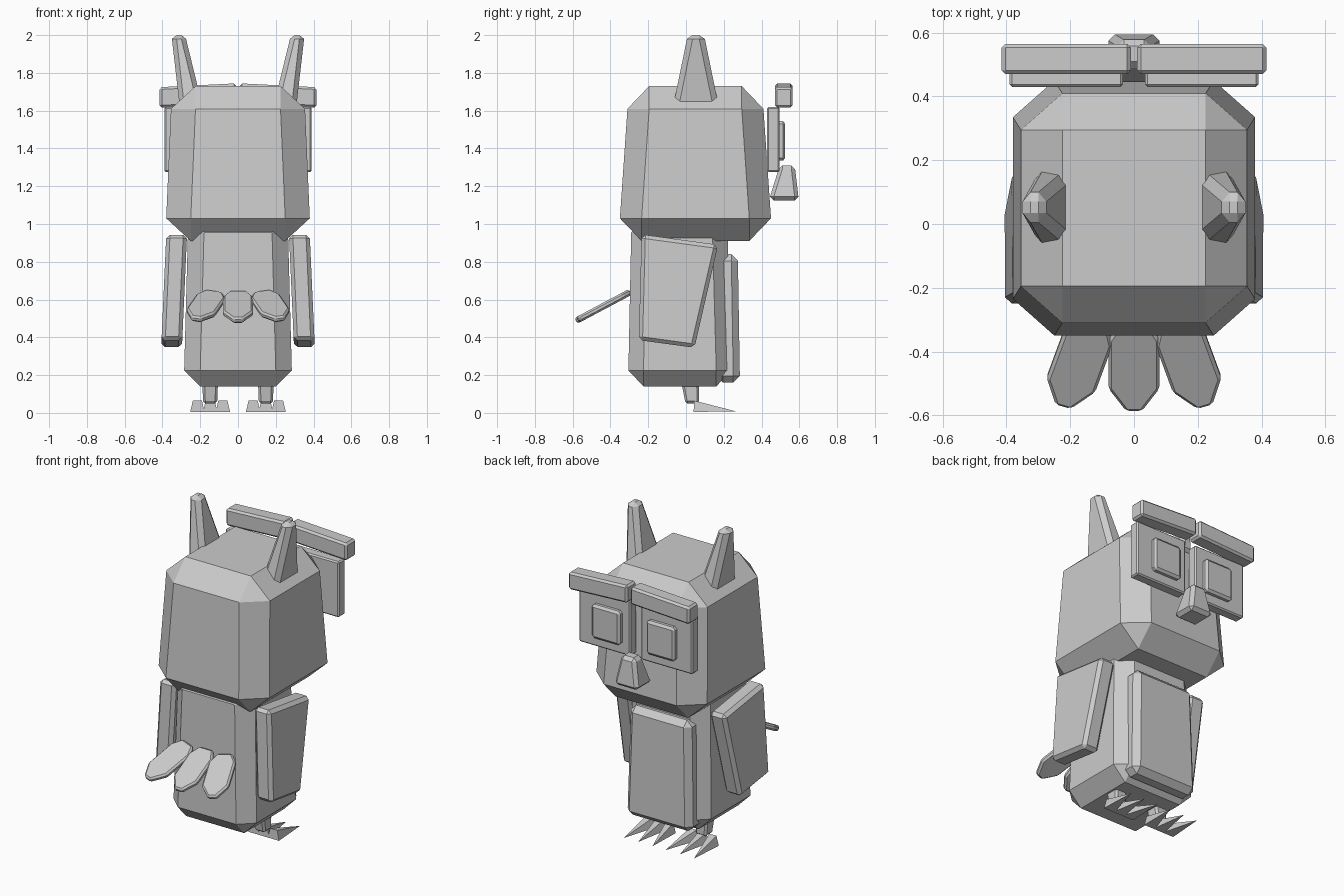
import bpy, bmesh, math
from itertools import product
from mathutils import Vector, Matrix

cube = bpy.data.objects.get("Cube")
if cube:
    bpy.data.objects.remove(cube, do_unlink=True)

grey = bpy.data.materials.new("plain_grey")
grey.use_nodes = True
grey.diffuse_color = (0.6, 0.6, 0.6, 1)
grey.node_tree.nodes["Principled BSDF"].inputs["Base Color"].default_value = (0.6, 0.6, 0.6, 1)


def solid(name, points, bevel=0):
    """Convex flat-faced solid around the points, with optional chamfer."""
    bm = bmesh.new()
    for p in points:
        bm.verts.new(p)
    result = bmesh.ops.convex_hull(bm, input=bm.verts[:])
    inner = [v for v in bm.verts if not v.link_faces]
    bmesh.ops.delete(bm, geom=inner, context='VERTS')
    bmesh.ops.dissolve_limit(bm, angle_limit=math.radians(3), verts=bm.verts[:], edges=bm.edges[:])
    if bevel:
        bmesh.ops.bevel(bm, geom=bm.edges[:], offset=bevel, segments=1, affect='EDGES')
    bmesh.ops.recalc_face_normals(bm, faces=bm.faces[:])
    mesh = bpy.data.meshes.new(name)
    bm.to_mesh(mesh)
    bm.free()
    mesh.materials.append(grey)
    obj = bpy.data.objects.new(name, mesh)
    bpy.context.collection.objects.link(obj)
    return obj


def block(bottom, top, z, cut):
    """Points of a tapered chamfered block; rectangles are (x0, x1, y0, y1)."""
    points = []
    for i, j, k in product((0, 1), repeat=3):
        rect = (bottom, top)[k]
        corner = (rect[i], rect[2 + j], z[k])
        inward = (1 - 2 * i, 1 - 2 * j, 1 - 2 * k)
        for keep in range(3):
            points.append(Vector([corner[a] + (0 if a == keep else cut[a] * inward[a])
                                  for a in range(3)]))
    return points


def pair(name, points, bevel=0):
    """The same part on both sides."""
    for side, s in (("left", 1), ("right", -1)):
        solid(f"{side}_{name}", [(s * p[0], p[1], p[2]) for p in points], bevel)


# Head, body and belly
solid("head", block((-.38, .38, -.35, .45), (-.355, .355, -.31, .41),
                    (.91, 1.73), (.13, .115, .12)))
solid("body", block((-.285, .285, -.305, .24), (-.265, .265, -.29, .22),
                    (.14, 1.04), (.085, .08, .085)))
solid("belly_plate", block((-.225, .225, .16, .285), (-.21, .21, .16, .275),
                           (.16, .84), (.035, .035, .035)))

# Ears leaning outward, with their bases sunk into the head
pair("ear", block((.18, .305, -.075, .18), (.275, .35, .005, .1),
                  (1.57, 2.0), (.025, .03, .02)))

# Eye plates, pupils, sloping brows and beak
pair("eye_plate", block((.035, .39, .43, .495), (.035, .39, .43, .495),
                        (1.275, 1.62), (.008, .008, .008)))
pair("pupil", block((.09, .285, .48, .525), (.09, .285, .48, .525),
                    (1.335, 1.545), (.015, .012, .015)))
brow = block((.01, .415, .47, .565), (.01, .415, .47, .565),
             (1.637, 1.745), (.012, .012, .012))
pair("brow", [(p.x, p.y, p.z - .05 * p.x) for p in brow])
solid("beak", block((-.08, .08, .445, .595), (-.052, .052, .49, .578),
                    (1.125, 1.31), (.02, .02, .02)))

# Wings: slanted plates that stand out a little at the lower end
wing_outline = [(-.235, .945), (.17, .89), (.045, .345), (-.25, .385)]
pair("wing", [(x + (.94 - z) * .045, y, z) for y, z in wing_outline for x in (.27, .38)], .02)

# Tail: three fanned feathers sloping down
feather = [(.045, 0), (.08, .06), (.08, .235), (.025, .315)]
slope = Matrix.Rotation(math.radians(28), 4, 'X')
for name, x, fan in (("left", .125, 18), ("middle", 0, 0), ("right", -.125, -18)):
    place = Matrix.Translation((x, -.305, .635)) @ slope @ Matrix.Rotation(math.radians(fan), 4, 'Z')
    solid(f"{name}_tail_feather",
          [place @ Vector((s * w, -d, h)) for w, d in feather
           for s in (1, -1) for h in (-.017, .017)], .01)

# Legs and pointed claws
pair("leg", block((.11, .185, -.005, .07), (.105, .19, -.03, .068),
                  (.05, .2), (.012, .012, .012)))
for name, x, tip in (("inner", .08, .045), ("middle", .147, .143), ("outer", .215, .24)):
    base = [(x + s * w, .04 + z * .05, z) for s in (1, -1) for w, z in ((.038, .005), (.024, .065))]
    pair(f"{name}_claw", base + [(tip, .265, .008)])
